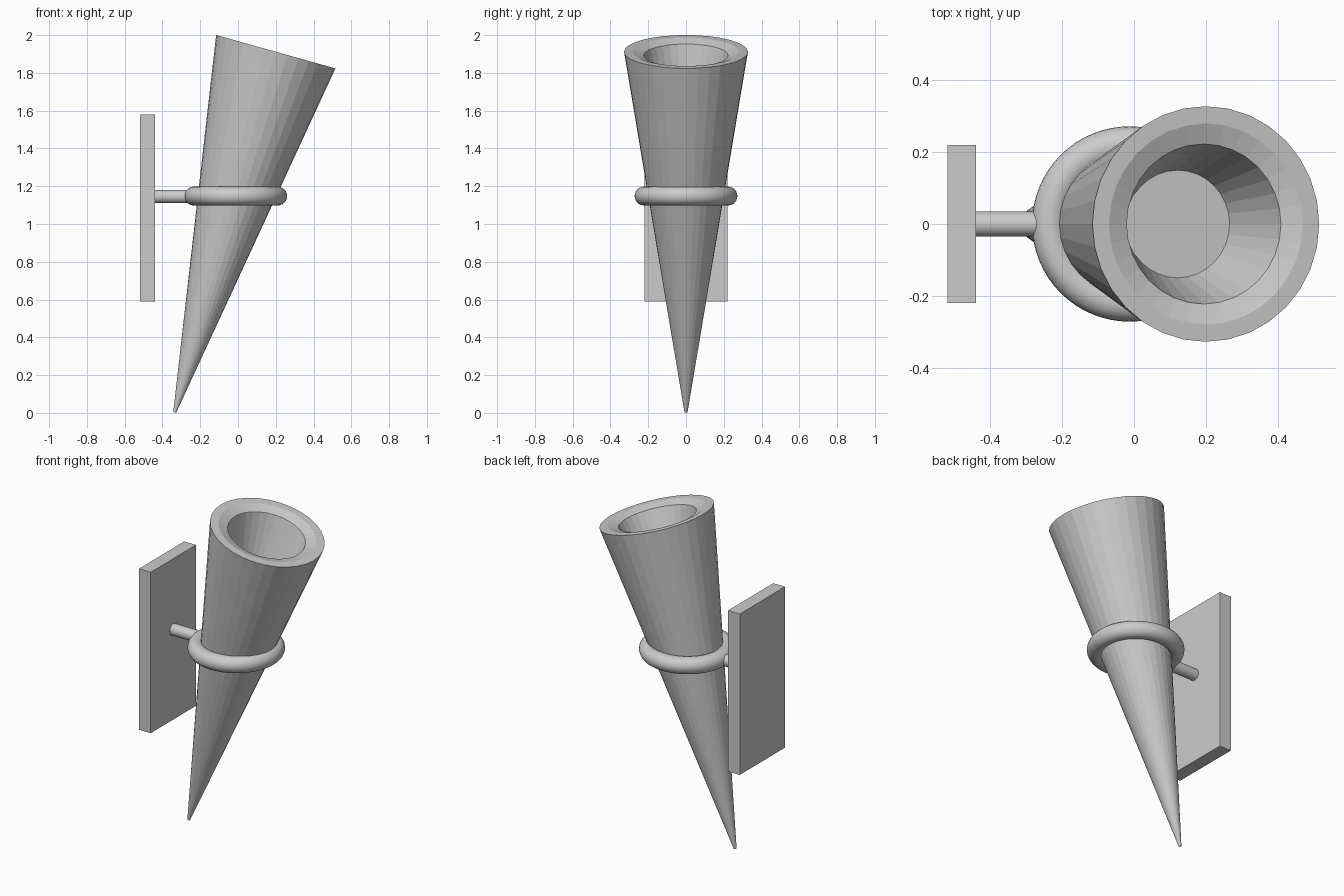
import bpy, bmesh, math
from mathutils import Matrix, Vector

cube = bpy.data.objects.get("Cube")
if cube:
    bpy.data.objects.remove(cube, do_unlink=True)

GREY = (0.6, 0.6, 0.6, 1)
metal = bpy.data.materials.new("plain grey")
metal.use_nodes = True
metal.diffuse_color = GREY
metal.node_tree.nodes["Principled BSDF"].inputs["Base Color"].default_value = GREY


def finish(obj, name, smooth=False):
    obj.name = name
    obj.data.materials.append(metal)
    if smooth:
        bpy.ops.object.select_all(action='DESELECT')
        obj.select_set(True)
        bpy.context.view_layer.objects.active = obj
        bpy.ops.object.shade_smooth_by_angle(angle=math.radians(40))
    return obj


def lathe(name, profile, sides):
    """Revolve (radius, height) points about z, closing both ends."""
    bm = bmesh.new()
    rings = []
    for r, z in profile:
        rings.append([bm.verts.new((r * math.cos(a), r * math.sin(a), z))
                      for a in (math.tau * i / sides for i in range(sides))])
    for low, high in zip(rings, rings[1:]):
        for i in range(sides):
            j = (i + 1) % sides
            bm.faces.new((low[i], low[j], high[j], high[i]))
    bm.faces.new(rings[0][::-1])
    bm.faces.new(rings[-1])
    mesh = bpy.data.meshes.new(name)
    bm.to_mesh(mesh)
    bm.free()
    obj = bpy.data.objects.new(name, mesh)
    bpy.context.collection.objects.link(obj)
    return obj


# Wall plate
bpy.ops.mesh.primitive_cube_add(size=1, location=(-0.48, 0, 1.085))
plate = bpy.context.object
plate.scale = (0.08, 0.44, 0.99)
finish(plate, "wall_plate")

# Rod from plate to ring
bpy.ops.mesh.primitive_cylinder_add(vertices=32, radius=0.035, depth=0.21,
                                    location=(-0.34, 0, 1.145),
                                    rotation=(0, math.pi / 2, 0))
finish(bpy.context.object, "support_rod", smooth=True)

# Holding ring
bpy.ops.mesh.primitive_torus_add(major_radius=0.222, minor_radius=0.05,
                                 major_segments=64, minor_segments=24,
                                 location=(-0.012, 0, 1.148))
finish(bpy.context.object, "holding_ring", smooth=True)

# Tilted hollow cone with a chamfered mouth
tip, mouth = Vector((-0.335, 0, 0.003)), Vector((0.2, 0, 1.912))
axis = mouth - tip
length = axis.length
cone = lathe("torch_cone", [(0.008, 0), (0.328, length), (0.28, length),
                            (0.223, length - 0.02), (0.15, length - 0.29)], 32)
tilt = math.atan2(axis.x, axis.z)
cone.matrix_world = Matrix.Translation(tip) @ Matrix.Rotation(tilt, 4, 'Y')
finish(cone, "torch_cone")
